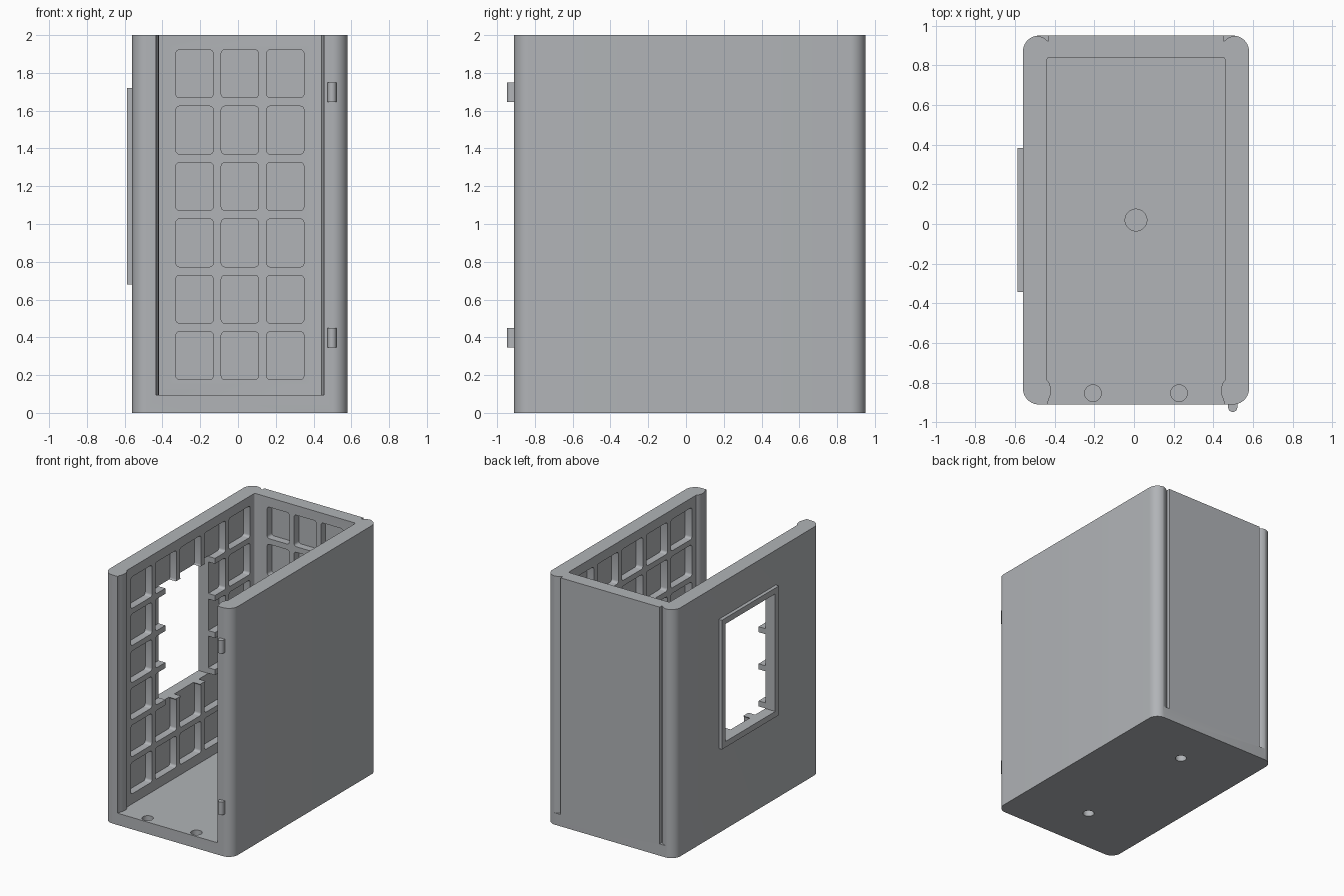
import bpy, bmesh, math

if "Cube" in bpy.data.objects:
    bpy.data.objects.remove(bpy.data.objects["Cube"])

CX, CY = 0.01, 0.02          # centre of the case body
grey = bpy.data.materials.new("light_grey")
grey.diffuse_color = (0.44, 0.455, 0.475, 1)
grey.use_nodes = True
grey.node_tree.nodes["Principled BSDF"].inputs["Base Color"].default_value = grey.diffuse_color


def arc(cx, cy, r, a0, a1, n=8):
    return [(cx + r * math.cos(math.radians(a0 + (a1 - a0) * i / n)),
             cy + r * math.sin(math.radians(a0 + (a1 - a0) * i / n))) for i in range(n + 1)]


def rounded(x0, x1, y0, y1, r, n=8):
    return (arc(x1 - r, y1 - r, r, 0, 90, n) + arc(x0 + r, y1 - r, r, 90, 180, n)
            + arc(x0 + r, y0 + r, r, 180, 270, n) + arc(x1 - r, y0 + r, r, 270, 360, n))


def circle(x, y, r, n=32):
    return arc(x, y, r, 0, 360, n)[:-1]


def prisms(name, parts):
    """One object from (outline, low, high, axis) extrusions."""
    bm = bmesh.new()
    place = {'z': lambda u, v, w: (u, v, w),
             'x': lambda u, v, w: (w, u, v),
             'y': lambda u, v, w: (u, w, v)}
    for pts, lo, hi, axis in parts:
        a = [bm.verts.new(place[axis](u, v, lo)) for u, v in pts]
        b = [bm.verts.new(place[axis](u, v, hi)) for u, v in pts]
        bm.faces.new(a[::-1])
        bm.faces.new(b)
        for i in range(len(pts)):
            j = (i + 1) % len(pts)
            bm.faces.new((a[i], a[j], b[j], b[i]))
    bmesh.ops.recalc_face_normals(bm, faces=bm.faces)
    me = bpy.data.meshes.new(name)
    bm.to_mesh(me)
    bm.free()
    me.materials.append(grey)
    ob = bpy.data.objects.new(name, me)
    bpy.context.collection.objects.link(ob)
    return ob


def activate(ob):
    bpy.ops.object.select_all(action='DESELECT')
    ob.select_set(True)
    bpy.context.view_layer.objects.active = ob


def cut(cutter, *targets):
    for ob in targets:
        activate(ob)
        m = ob.modifiers.new("cut", 'BOOLEAN')
        m.operation, m.solver, m.object = 'DIFFERENCE', 'EXACT', cutter
        bpy.ops.object.modifier_apply(modifier="cut")
    bpy.data.objects.remove(cutter)


def mirror(pts):
    return [(2 * CX - x, y) for x, y in pts][::-1]


# Case body: tall block with rounded vertical corners
body = prisms("case_body", [(rounded(-0.56, 0.58, -0.91, 0.95, 0.08, 10), 0, 2, 'z')])

# Cavity open at top and front, with a bulging lip down each front jamb
jamb = [(-0.435, -1.0), (-0.435, -0.90), (-0.428, -0.88), (-0.421, -0.86), (-0.419, -0.84),
        (-0.421, -0.82), (-0.428, -0.80), (-0.44, -0.785)]
left = jamb + arc(-0.425, 0.825, 0.015, 180, 90, 4)
cut(prisms("cavity_cutter", [(left + mirror(left), 0.095, 2.1, 'z')]), body)

# Grid of shallow square pockets on the inside of the back and side walls
pockets = []
for row in range(6):
    z = 0.303 + 0.2985 * row
    for col in (-1, 0, 1):
        x = CX + 0.24 * col
        pockets.append((rounded(x - 0.099, x + 0.099, z - 0.127, z + 0.127, 0.02, 4), 0.81, 0.90, 'y'))
    for col in range(-2, 3):
        y = 0.025 + 0.312 * col
        shape = rounded(y - 0.134, y + 0.134, z - 0.127, z + 0.127, 0.02, 4)
        pockets += [(shape, -0.50, -0.41, 'x'), (shape, 0.43, 0.52, 'x')]
cut(prisms("pocket_cutter", pockets), body)

# Grooves down the two back corners, stopping above the base
groove = [(-0.52, 0.97), (-0.50, 0.951), (-0.48, 0.948), (-0.46, 0.941), (-0.445, 0.931),
          (-0.435, 0.922), (-0.431, 0.922), (-0.431, 0.97)]
cut(prisms("groove_cutter", [(groove, 0.095, 2.1, 'z'), (mirror(groove), 0.095, 2.1, 'z')]), body)

# Blind holes in the floor and the underside
cut(prisms("hole_cutter", [
    (circle(CX - 0.217, -0.853, 0.042), 0.03, 0.2, 'z'),
    (circle(CX + 0.217, -0.853, 0.042), 0.03, 0.2, 'z'),
    (circle(CX, CY, 0.055), 0.05, 0.2, 'z'),
    (circle(CX, CY + 0.54, 0.042), -0.1, 0.06, 'z'),
    (circle(CX, CY - 0.54, 0.042), -0.1, 0.06, 'z')]), body)

# Window in the left wall with a raised outer frame
frame = prisms("window_frame", [([(-0.342, 0.68), (0.383, 0.68), (0.383, 1.72), (-0.342, 1.72)],
                                 -0.588, -0.558, 'x')])
cut(prisms("window_cutter", [([(-0.295, 0.727), (0.336, 0.727), (0.336, 1.673), (-0.295, 1.673)],
                              -0.7, -0.4, 'x')]), body, frame)

# Two small hinge pegs on the right front edge
peg = arc(0.498, -0.925, 0.023, 180, 360, 12) + [(0.521, -0.90), (0.475, -0.90)]
pegs = prisms("hinge_pegs", [(peg, 0.345, 0.45, 'z'), (peg, 1.645, 1.75, 'z')])

for ob in (body, frame, pegs):
    activate(ob)
    bpy.ops.object.shade_smooth_by_angle(angle=math.radians(30))
